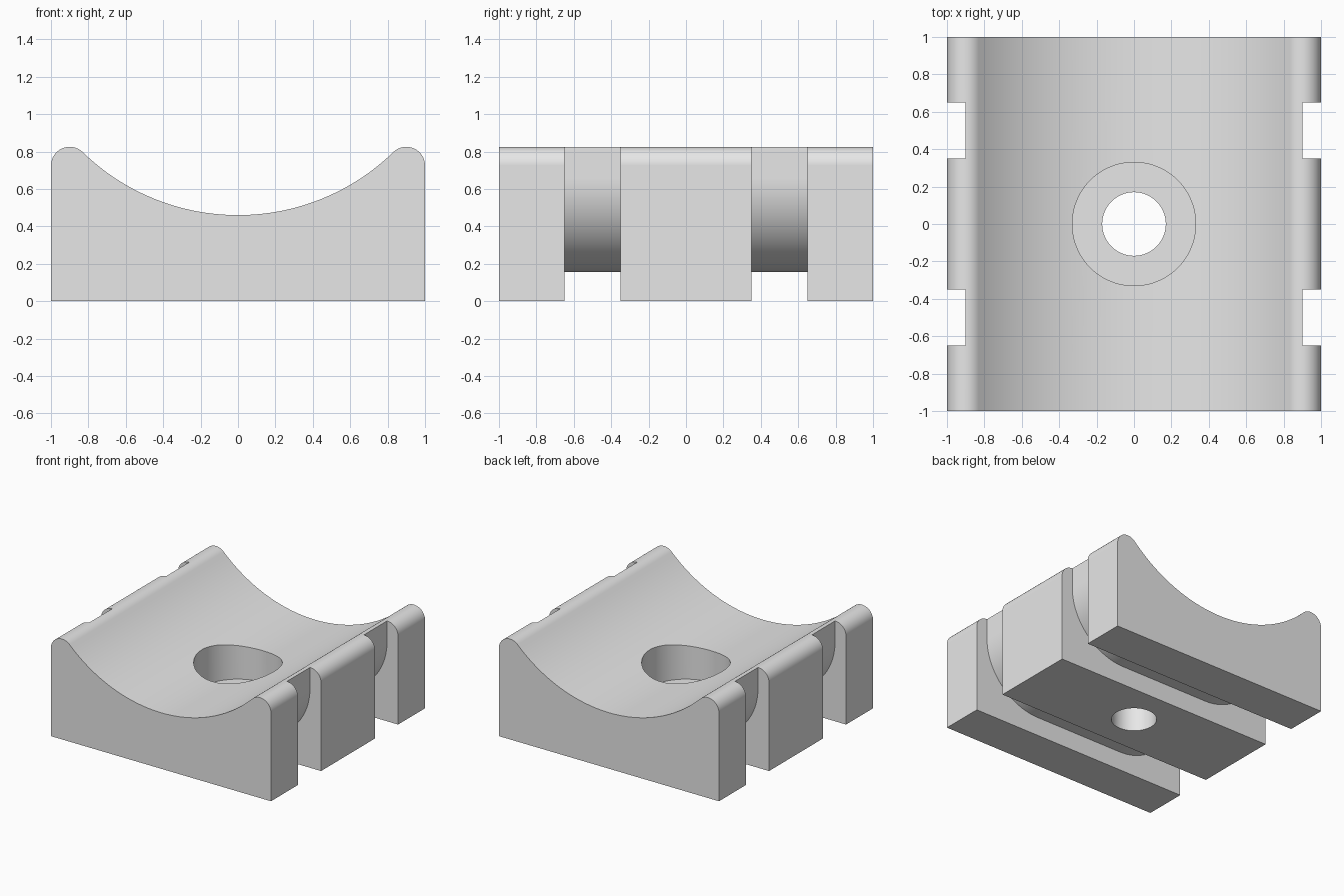
import bpy
import bmesh
from math import cos, sin, pi, hypot, atan2, radians

cube = bpy.data.objects.get("Cube")
if cube:
    bpy.data.objects.remove(cube, do_unlink=True)

grey = bpy.data.materials.new("light grey")
grey.use_nodes = True
grey.diffuse_color = (0.8, 0.8, 0.8, 1)
grey.node_tree.nodes["Principled BSDF"].inputs["Base Color"].default_value = (0.8, 0.8, 0.8, 1)


def arc(cx, cz, r, start, end, steps):
    """Points along an arc in the xz plane."""
    angles = [start + (end - start) * i / steps for i in range(steps + 1)]
    return [(cx + r * cos(a), cz + r * sin(a)) for a in angles]


def mirrored(half):
    """Complete a right-hand outline with its mirror image."""
    return half + [(-x, z) for x, z in reversed(half) if abs(x) > 1e-5]


def add_object(name, bm):
    bmesh.ops.recalc_face_normals(bm, faces=bm.faces)
    mesh = bpy.data.meshes.new(name)
    bm.to_mesh(mesh)
    bm.free()
    mesh.materials.append(grey)
    obj = bpy.data.objects.new(name, mesh)
    bpy.context.collection.objects.link(obj)
    return obj


def extrude_profile(name, points, y0, y1):
    bm = bmesh.new()
    face = bm.faces.new([bm.verts.new((x, y0, z)) for x, z in points])
    result = bmesh.ops.extrude_face_region(bm, geom=[face])
    moved = [v for v in result["geom"] if isinstance(v, bmesh.types.BMVert)]
    bmesh.ops.translate(bm, verts=moved, vec=(0, y1 - y0, 0))
    return add_object(name, bm)


def cylinder(name, radius, z0, z1):
    bm = bmesh.new()
    bmesh.ops.create_cone(bm, cap_ends=True, segments=96, radius1=radius,
                          radius2=radius, depth=z1 - z0)
    bmesh.ops.translate(bm, verts=bm.verts, vec=(0, 0, (z0 + z1) / 2))
    return add_object(name, bm)


# Saddle block: round shoulders blending tangentially into the cradle
tip_r, tip_x, tip_z = 0.1, 0.9, 0.725
cradle_low = 0.46
rise = tip_z - cradle_low
cradle_r = (tip_x ** 2 + rise ** 2 - tip_r ** 2) / (2 * (rise + tip_r))
cradle_z = cradle_low + cradle_r
blend = atan2(cradle_z - tip_z, -tip_x)
half = [(1, 0)]
half += arc(tip_x, tip_z, tip_r, 0, blend, 20)
half += arc(0, cradle_z, cradle_r, blend - pi, -pi / 2, 32)[1:]
saddle = extrude_profile("saddle_block", mirrored(half), -1, 1)

# Strap slots wrap under a core with large rounded lower corners
corner_r, core_x, core_low = 0.5, 0.9, 0.155
inner = [(core_x, 1.2)]
inner += arc(core_x - corner_r, core_low + corner_r, corner_r, 0, -pi / 2, 32)
outer = [(-1.3, 1.2), (-1.3, -0.3), (1.3, -0.3), (1.3, 1.2)]
strap_outline = mirrored(inner) + outer
cutters = [extrude_profile("strap_slot_cutter", strap_outline, y - 0.15, y + 0.15)
           for y in (-0.5, 0.5)]

# Screw hole with a wide flat-bottomed recess
cutters.append(cylinder("screw_hole_cutter", 0.17, -0.5, 1.5))
cutters.append(cylinder("screw_recess_cutter", 0.33, 0.2, 1.6))

bpy.ops.object.select_all(action="DESELECT")
bpy.context.view_layer.objects.active = saddle
saddle.select_set(True)
for cutter in cutters:
    cutter.hide_render = True
    cut = saddle.modifiers.new("cut", "BOOLEAN")
    cut.operation = "DIFFERENCE"
    cut.solver = "EXACT"
    cut.object = cutter
    bpy.ops.object.modifier_apply(modifier=cut.name)
for cutter in cutters:
    bpy.data.objects.remove(cutter, do_unlink=True)

# Smooth curves, crisp edges
bpy.ops.object.shade_smooth_by_angle(angle=radians(25))
weighted = saddle.modifiers.new("even_shading", "WEIGHTED_NORMAL")
weighted.keep_sharp = True
